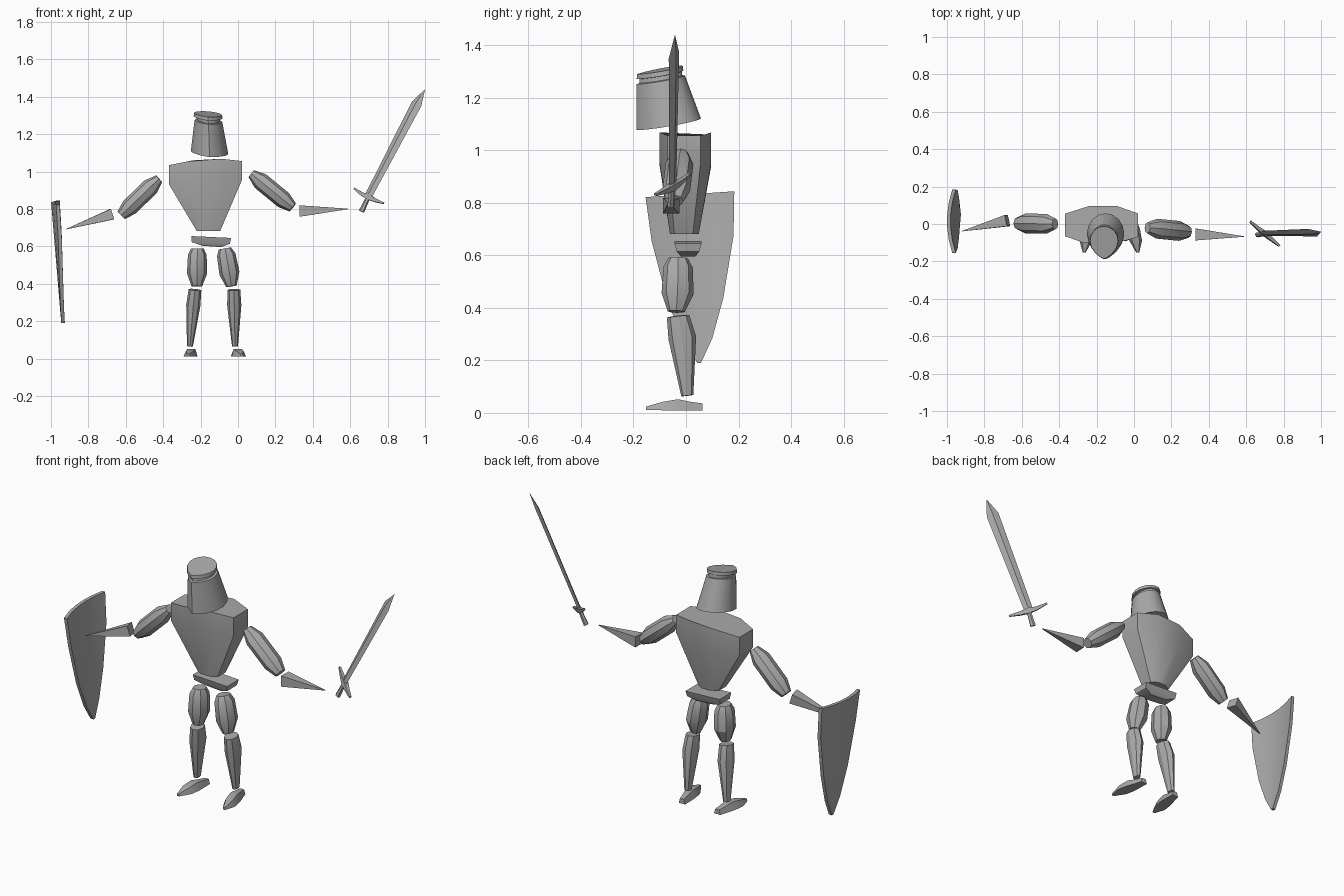
import bpy, bmesh, math
from mathutils import Vector as V

if "Cube" in bpy.data.objects:
    bpy.data.objects.remove(bpy.data.objects["Cube"])

steel = bpy.data.materials.new("grey_steel")
steel.diffuse_color = (0.4, 0.4, 0.4, 1)
steel.use_nodes = True
steel.node_tree.nodes["Principled BSDF"].inputs["Base Color"].default_value = steel.diffuse_color


def loft(name, rings):
    """Skin a list of equal-length point rings and cap both ends."""
    bm = bmesh.new()
    rows = [[bm.verts.new(p) for p in r] for r in rings]
    n = len(rows[0])
    for a, b in zip(rows, rows[1:]):
        for i in range(n):
            j = (i + 1) % n
            bm.faces.new((a[i], a[j], b[j], b[i]))
    bm.faces.new(rows[0])
    bm.faces.new(rows[-1])
    bmesh.ops.recalc_face_normals(bm, faces=bm.faces)
    for f in bm.faces:
        f.smooth = True
    for e in bm.edges:
        e.smooth = e.calc_face_angle(0) < math.radians(25)
    me = bpy.data.meshes.new(name)
    bm.to_mesh(me)
    bm.free()
    me.materials.append(steel)
    ob = bpy.data.objects.new(name, me)
    bpy.context.collection.objects.link(ob)
    return ob


def tube(name, stations, side=(0, 1, 0), n=8, phase=0.0):
    """Loft elliptical rings; each station is (centre, radius, radius along side)."""
    d = (V(stations[-1][0]) - V(stations[0][0])).normalized()
    v = V(side)
    v = (v - d * v.dot(d)).normalized()
    u = d.cross(v)
    angles = [phase + 2 * math.pi * i / n for i in range(n)]
    return loft(name, [[V(c) + u * ru * math.cos(a) + v * rv * math.sin(a) for a in angles]
                       for c, ru, rv in stations])


# Helmet: tilted teardrop rings, pointed at the front
def helmet_ring(cx, rx, back, front, z, n=16):
    yc = front + (back - front) * 0.55
    ring = []
    for i in range(n):
        a = 2 * math.pi * i / n
        c, s = math.cos(a), math.sin(a)
        if s >= -1e-6:
            x, y = rx * c, yc + (back - yc) * s
        else:
            x, y = rx * math.copysign(abs(c) ** 1.6, c), yc + (front - yc) * -s
        ring.append((cx + x, y, z + 0.18 * (y + 0.188) - 0.08 * x))
    return ring


loft("helmet", [helmet_ring(*r) for r in (
    (-0.152, 0.100, 0.057, -0.188, 1.077),
    (-0.158, 0.074, -0.004, -0.188, 1.252),
    (-0.158, 0.062, -0.014, -0.178, 1.254),
    (-0.160, 0.062, -0.016, -0.178, 1.270),
    (-0.160, 0.077, -0.010, -0.188, 1.272),
    (-0.160, 0.075, -0.012, -0.186, 1.290))])

# Torso: wide chest tapering to the waist
chest = [(-.37, .055), (-.24, .096), (-.09, .096), (.022, .056),
         (.022, -.07), (-.09, -.10), (-.27, -.10), (-.37, -.065)]


def shoulder_z(x):
    return 1.076 - (0.2 if x < -0.16 else 0.11) * abs(x + 0.16)


loft("torso", [
    [(x, y, shoulder_z(x)) for x, y in chest],
    [(x, y, 0.945 + 0.06 * (x + 0.17)) for x, y in chest],
    [(-.158 + (x + .174) * .32, -.005 + y * .56, .682) for x, y in chest]])

# Pelvis
loft("pelvis", [
    [(-.25, -.044, .655), (-.037, -.044, .645), (-.037, .059, .645), (-.25, .059, .655)],
    [(-.247, -.035, .622), (-.043, -.035, .614), (-.043, .05, .614), (-.247, .05, .622)],
    [(-.19, -.02, .603), (-.09, -.02, .596), (-.09, .036, .596), (-.19, .036, .603)]])

# Legs: for each side, x positions of hip, knee, shin top, ankle
for tag, hip, knee, shin, ankle, heel, toe in (
        ("right", -.217, -.220, -.230, -.257, -.237, -.266),
        ("left", -.070, -.035, -.022, -.016, -.018, .020)):
    def along(t):
        return hip + (knee - hip) * t
    tube(tag + "_thigh", [
        ((along(0), -.030, .588), .034, .038),
        ((along(.2), -.030, .555), .050, .056),
        ((along(.7), -.032, .455), .054, .061),
        ((along(1), -.037, .386), .028, .033)])
    shin_x = (shin * 2 + ankle) / 3
    tube(tag + "_shin", [
        ((shin, -.030, .368), .034, .043),
        ((shin_x, -.014, .285), .038, .053),
        ((ankle, .005, .066), .016, .023)])
    # Foot sections from heel to toe: y, half width, bottom, top
    foot = []
    for y, w, lo, hi in ((.062, .020, .010, .036), (.02, .026, .010, .042),
                         (-.03, .034, .010, .052), (-.09, .034, .010, .042),
                         (-.152, .008, .011, .024)):
        x = heel + (toe - heel) * (.062 - y) / .214
        foot.append([(x - w, y, lo), (x + w, y, lo), (x + w * .6, y, hi), (x - w * .6, y, hi)])
    loft(tag + "_foot", foot)


# Arms: faceted upper arms and pyramid forearms
def upper_arm(name, a, b):
    a, b = V(a), V(b)
    tube(name, [(a.lerp(b, t), ru, rv) for t, ru, rv in (
        (0, .024, .030), (.22, .047, .053), (.78, .047, .053), (1, .028, .032))])


upper_arm("right_upper_arm", (-.422, 0, .962), (-.625, .004, .766))
upper_arm("left_upper_arm", (.072, -.020, .988), (.292, -.042, .808))
for name, base, tip, r in (
        ("right_forearm", (-.677, .018, .771), (-.918, -.038, .692), .043),
        ("left_forearm", (.330, -.056, .789), (.588, -.067, .800), .045)):
    tube(name, [(base, r * .95, r), (tip, .002, .002)], n=4, phase=math.pi / 4)

# Shield: curved plate narrowing to a point
rings = []
for z, yc, hw in ((.833, .015, .169), (.665, .025, .156), (.43, .036, .106),
                  (.28, .045, .055), (.19, .05, .007)):
    xc = -1.0 + .055 * (.833 - z) / .643
    us = [-1, -.6, -.2, .2, .6, 1]
    outer = [(xc + .028 * (u * hw / .169) ** 2, yc + u * hw, z + .065 * u * hw) for u in us]
    inner = [(x + .019, y, zz) for x, y, zz in reversed(outer)]
    rings.append(outer + inner)
loft("shield", rings)

# Sword: diamond blade, tapered crossguard, grip
width = (.72, -.58, -.38)
tube("sword_blade", [
    ((.695, -.051, .865), .009, .024),
    ((.955, -.046, 1.362), .010, .034),
    ((.999, -.042, 1.438), .001, .001)], side=width, n=4)
tube("sword_grip", [
    ((.660, -.058, .786), .013, .016),
    ((.700, -.052, .870), .010, .012)], side=width, n=6)
tube("sword_crossguard", [
    ((.622, .013, .909), .006, .008),
    ((.665, -.024, .878), .014, .013),
    ((.700, -.052, .862), .020, .018),
    ((.735, -.082, .846), .014, .013),
    ((.778, -.117, .831), .006, .008)], n=4, phase=math.pi / 4)
